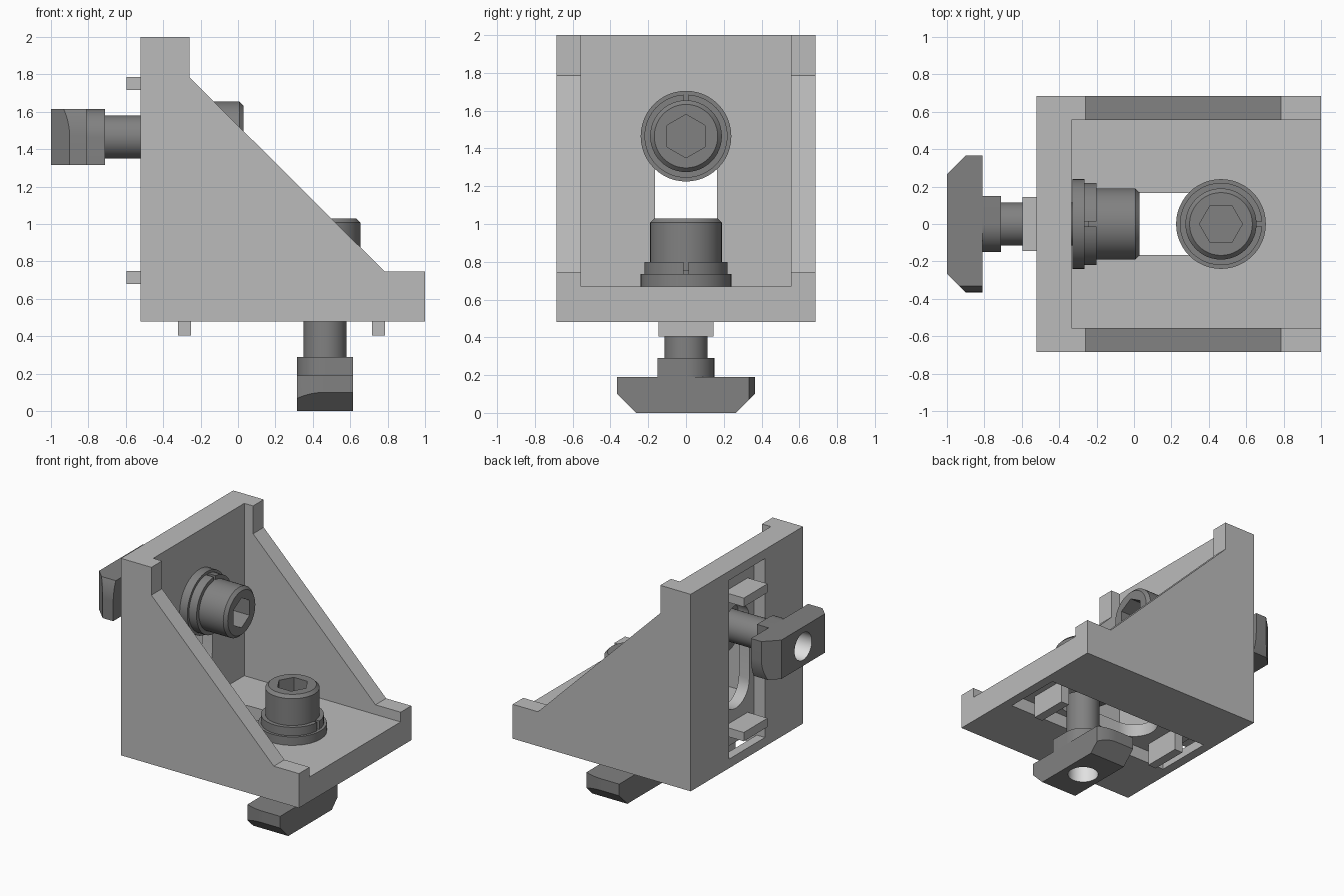
import bpy, bmesh
from math import sin, cos, pi
from mathutils import Matrix

cube = bpy.data.objects.get("Cube")
if cube:
    bpy.data.objects.remove(cube)


def material(name, v):
    m = bpy.data.materials.new(name)
    m.use_nodes = True
    m.diffuse_color = (v, v, v, 1)
    m.node_tree.nodes["Principled BSDF"].inputs["Base Color"].default_value = (v, v, v, 1)
    return m


LIGHT = material("light_grey_casting", 0.5)
DARK = material("dark_grey_steel", 0.22)
BORE = material("pale_bore", 0.75)


def finish(name, bm, mat, matrix=Matrix()):
    bmesh.ops.recalc_face_normals(bm, faces=bm.faces)
    mesh = bpy.data.meshes.new(name)
    bm.to_mesh(mesh)
    bm.free()
    mesh.transform(matrix)
    mesh.materials.append(mat)
    ob = bpy.data.objects.new(name, mesh)
    bpy.context.collection.objects.link(ob)
    return ob


def prism_mesh(outline, z0, z1):
    bm = bmesh.new()
    face = bm.faces.new([bm.verts.new((x, y, z0)) for x, y in outline])
    top = bmesh.ops.extrude_face_region(bm, geom=[face])["geom"]
    verts = [v for v in top if isinstance(v, bmesh.types.BMVert)]
    bmesh.ops.translate(bm, verts=verts, vec=(0, 0, z1 - z0))
    return bm


def prism(name, outline, z0, z1, mat, matrix=Matrix()):
    return finish(name, prism_mesh(outline, z0, z1), mat, matrix)


def rect(x0, x1, y):
    return [(x0, -y), (x1, -y), (x1, y), (x0, y)]


def arc(r, a0, a1, n, cx=0):
    return [(cx + r * cos(a0 + (a1 - a0) * i / n), r * sin(a0 + (a1 - a0) * i / n))
            for i in range(n + 1)]


def lathe(name, profile, mat, matrix):
    bm = bmesh.new()
    vs = [bm.verts.new((r, 0, z)) for r, z in profile]
    es = [bm.edges.new(p) for p in zip(vs, vs[1:])]
    bmesh.ops.spin(bm, geom=vs + es, cent=(0, 0, 0), axis=(0, 0, 1), angle=2 * pi, steps=48)
    bmesh.ops.remove_doubles(bm, verts=bm.verts, dist=0.0005)
    return finish(name, bm, mat, matrix)


def cut(ob, cutters):
    for c in cutters:
        mod = ob.modifiers.new("cut", "BOOLEAN")
        mod.operation = "DIFFERENCE"
        mod.solver = "EXACT"
        mod.object = c
    graph = bpy.context.evaluated_depsgraph_get()
    mesh = bpy.data.meshes.new_from_object(ob.evaluated_get(graph))
    ob.modifiers.clear()
    ob.data = mesh
    for c in cutters:
        bpy.data.objects.remove(c)


def smooth(ob):
    bpy.ops.object.select_all(action="DESELECT")
    ob.select_set(True)
    bpy.context.view_layer.objects.active = ob
    bpy.ops.object.shade_smooth_by_angle(angle=0.5)


# The floor flange is modelled directly; the wall flange is the same thing turned over
TURN = Matrix(((0, 0, 1, -1), (0, -1, 0, 0), (1, 0, 0, 1), (0, 0, 0, 1)))
FLANGES = (("floor", Matrix()), ("wall", TURN))

# Gusseted angle bracket
side = [(-0.52, 0.48), (1, 0.48), (1, 0.745), (0.785, 0.745),
        (-0.26, 1.785), (-0.26, 2), (-0.52, 2)]
UPRIGHT = Matrix.Rotation(pi / 2, 4, "X")
bracket = prism("angle_bracket", side, -0.685, 0.685, LIGHT, UPRIGHT)
cutters = [prism("inside_cutter", rect(-0.335, 1.5, 0.555), 0.67, 2.5, LIGHT)]
slot = arc(0.165, -pi / 2, pi / 2, 16, 0.465) + arc(0.165, pi / 2, 3 * pi / 2, 16, 0)
for name, M in FLANGES:
    cutters.append(prism(name + "_recess_cutter", rect(-0.45, 0.93, 0.22), 0.4, 0.575, LIGHT, M))
    cutters.append(prism(name + "_slot_cutter", slot, 0.45, 0.75, LIGHT, M))
cut(bracket, cutters)
smooth(bracket)

for name, M in FLANGES:
    # Locating tabs
    for tag, x in (("inner", -0.32), ("outer", 0.717)):
        prism(f"{name}_{tag}_tab", rect(x, x + 0.068, 0.145), 0.405, 0.58, LIGHT, M)

    B = M @ Matrix.Translation((0.465, 0, 0))

    # Hammer nut with two rounded corners and chamfered ends
    half = [(0.15, -0.365)] + arc(0.365, 1.147, pi / 2, 8)
    bm = prism_mesh(half + [(-x, -y) for x, y in half], 0, 0.19)
    for s in (-1, 1):
        geom = bm.verts[:] + bm.edges[:] + bm.faces[:]
        bmesh.ops.bisect_plane(bm, geom=geom, plane_co=(0, s * 0.265, 0),
                               plane_no=(0, s, -1), clear_outer=True)
        bmesh.ops.holes_fill(bm, edges=[e for e in bm.edges if e.is_boundary])
    nut = finish(name + "_hammer_nut", bm, DARK)
    cut(nut, [prism("bore_cutter", arc(0.105, 0, 2 * pi * 31 / 32, 31), -0.1, 0.3, DARK)])
    nut.data.materials.append(BORE)
    for p in nut.data.polygons:
        if abs(p.normal.z) < 0.3 and p.center.xy.length < 0.11:
            p.material_index = 1
    nut.data.transform(B)
    smooth(nut)

    # Nut collar
    half = [(0.15, -0.15)] + arc(0.15, 0, pi / 2, 12)
    smooth(prism(name + "_nut_collar", half + [(-x, -y) for x, y in half], 0.19, 0.29, DARK, B))

    # Bolt shank, flat washer and split washer
    smooth(lathe(name + "_bolt_shank", [(0, 0.185), (0.115, 0.185), (0.115, 0.76), (0, 0.76)], DARK, B))
    smooth(lathe(name + "_flat_washer", [(0.12, 0.67), (0.24, 0.67), (0.24, 0.735),
                                         (0.12, 0.735), (0.12, 0.67)], DARK, B))
    ring = arc(0.22, 0.06, 2 * pi - 0.06, 48) + arc(0.12, 2 * pi - 0.11, 0.11, 48)
    smooth(prism(name + "_split_washer", ring, 0.735, 0.8, DARK, B))

    # Socket head
    head = lathe(name + "_bolt_head", [(0, 0.755), (0.19, 0.755), (0.19, 1.007),
                                       (0.168, 1.03), (0, 1.03)], DARK, B)
    cut(head, [prism("socket_cutter", arc(0.115, 0, 5 * pi / 3, 5), 0.88, 1.1, DARK, B)])
    smooth(head)
